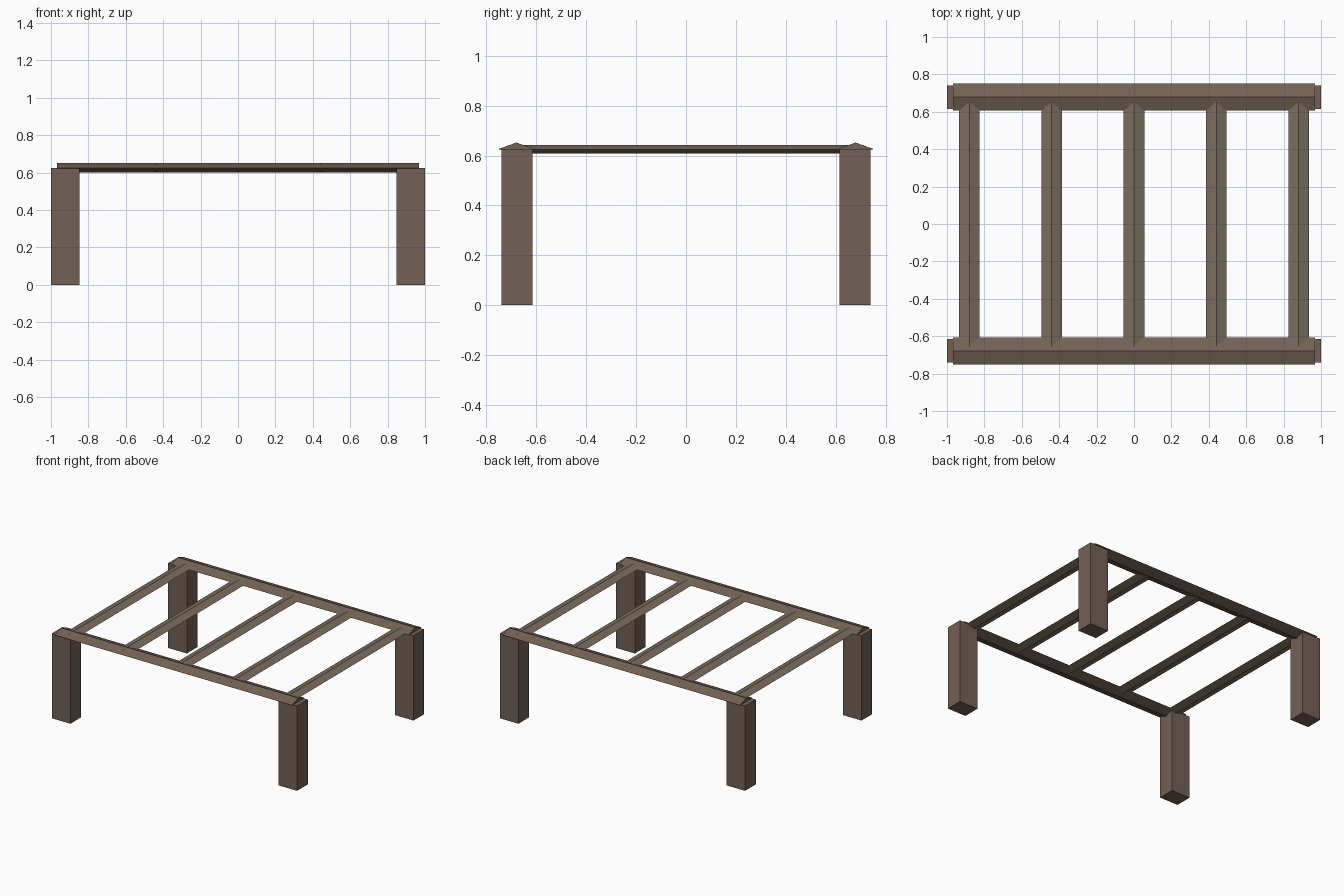
import bpy
from math import pi

if "Cube" in bpy.data.objects:
    bpy.data.objects.remove(bpy.data.objects["Cube"])


def material(name, color):
    m = bpy.data.materials.new(name)
    m.diffuse_color = (*color, 1)
    m.use_nodes = True
    m.node_tree.nodes["Principled BSDF"].inputs["Base Color"].default_value = m.diffuse_color
    return m


post_wood = material("post wood", (0.17, 0.12, 0.09))
rail_wood = material("rail wood", (0.17, 0.125, 0.09))
slat_wood = material("slat wood", (0.19, 0.155, 0.11))


def finish(name, mat):
    ob = bpy.context.object
    ob.name = name
    ob.data.materials.append(mat)
    bpy.ops.object.transform_apply(location=False, rotation=True, scale=True)


def post(name, x, y, size):
    bpy.ops.mesh.primitive_cube_add(size=1, location=(x, y, size[2] / 2))
    bpy.context.object.scale = size
    finish(name, post_wood)


def pole(name, loc, length, half_w, half_h, along_x, mat):
    """Four-sided flattened pole with its ridge on top."""
    bpy.ops.mesh.primitive_cylinder_add(vertices=4, radius=1, depth=length, location=loc)
    ob = bpy.context.object
    # local x becomes the height, local y the width (or the reverse)
    if along_x:
        ob.scale = (half_h, half_w, 1)
        ob.rotation_euler = (0, pi / 2, 0)
    else:
        ob.scale = (half_w, half_h, 1)
        ob.rotation_euler = (pi / 2, 0, 0)
    finish(name, mat)


# corner legs and long side rails
for side, sy in (("front", -1), ("back", 1)):
    for end, sx in (("left", -1), ("right", 1)):
        post(f"{side}_{end}_leg", sx * 0.924, sy * 0.678, (0.152, 0.125, 0.625))
    pole(f"{side}_rail", (0, sy * 0.68, 0.626), 1.934, 0.0725, 0.026, True, rail_wood)

# cross slats, their tips just breaking through the rails
for i in range(5):
    pole(f"slat_{i + 1}", ((i - 2) * 0.44, 0, 0.625), 1.424, 0.055, 0.0175, False, slat_wood)
